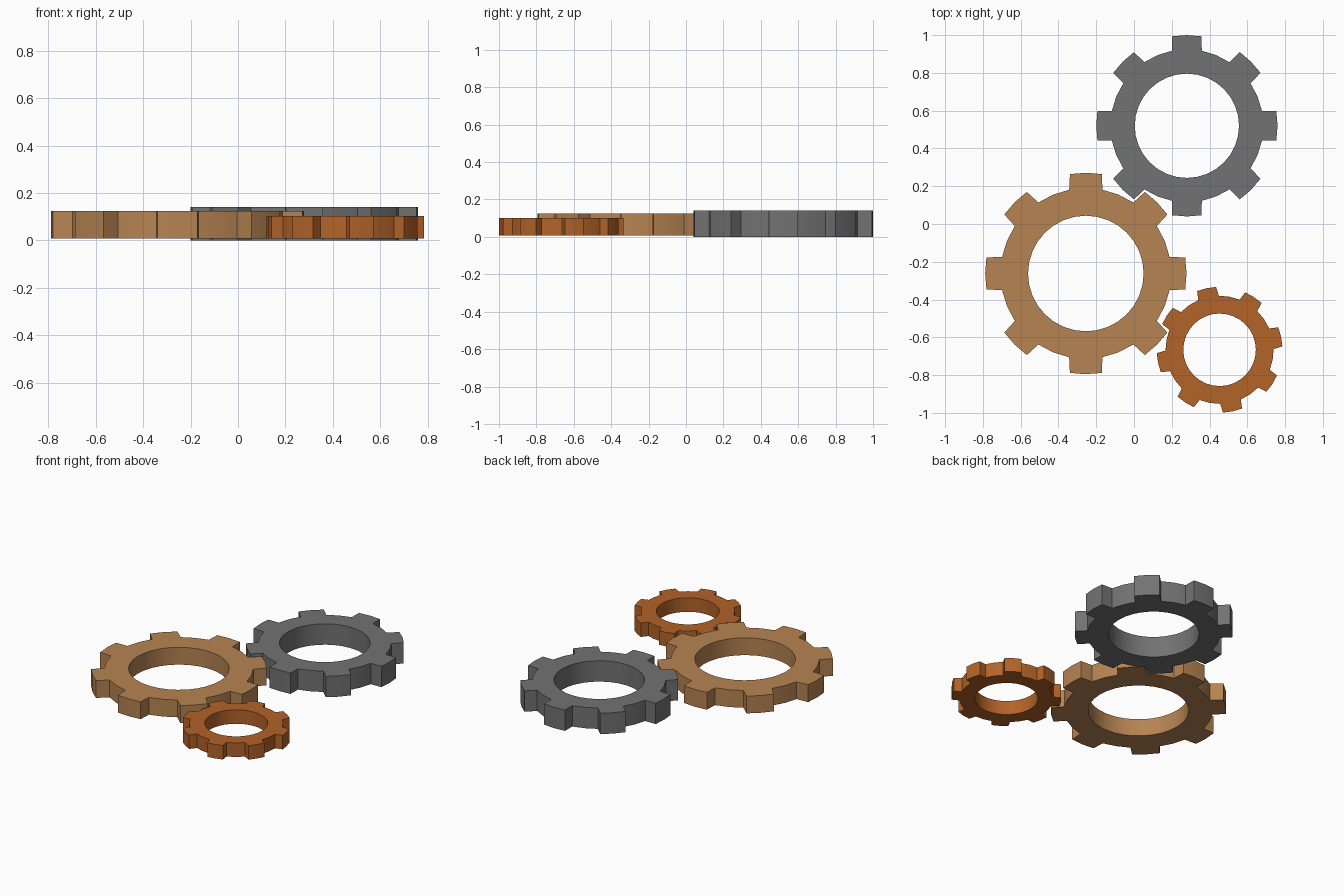
import bpy, bmesh
from math import cos, sin, radians, pi

if "Cube" in bpy.data.objects:
    bpy.data.objects.remove(bpy.data.objects["Cube"])

TEETH = 8
STEP = 2 * pi / TEETH


def gear(name, centre, z0, z1, hole, root, tip, tip_half, turn, colour):
    """Ring gear: each tooth step has matching outer and hole points."""
    bm = bmesh.new()
    rings = {}
    outer, inner, pads = [], [], []
    cx, cy = centre

    def column(r, a):
        return [bm.verts.new((cx + r * cos(a), cy + r * sin(a), z)) for z in (z0, z1)]

    for i in range(TEETH):
        a = radians(turn) + i * STEP
        q = STEP / 4
        base = [column(root, a + k * q) for k in (-1, 0, 1, 2)]
        top = [column(tip, a + k * radians(tip_half)) for k in (-1, 0, 1)]
        inner += [column(hole, a + k * q) for k in (-1, 0, 1, 2)]
        outer += base
        pads.append((base, top))

    def caps(a, b, c, d):
        # a, b on the inside, c, d on the outside
        bm.faces.new((a[1], c[1], d[1], b[1]))
        bm.faces.new((a[0], b[0], d[0], c[0]))

    def wall(a, b):
        bm.faces.new((a[0], b[0], b[1], a[1]))

    # ring body, with outer walls only in the gaps between teeth
    n = len(outer)
    for i in range(n):
        j = (i + 1) % n
        caps(inner[i], inner[j], outer[i], outer[j])
        wall(inner[j], inner[i])
        if i % 4 >= 2:
            wall(outer[i], outer[j])

    # teeth
    for base, top in pads:
        for k in (0, 1):
            caps(base[k], base[k + 1], top[k], top[k + 1])
            wall(top[k], top[k + 1])
        wall(base[0], top[0])
        wall(top[2], base[2])

    bmesh.ops.recalc_face_normals(bm, faces=bm.faces)
    mesh = bpy.data.meshes.new(name)
    bm.to_mesh(mesh)
    bm.free()
    obj = bpy.data.objects.new(name, mesh)
    bpy.context.collection.objects.link(obj)
    mat = bpy.data.materials.new(name + "_metal")
    mat.diffuse_color = (*colour, 1)
    mat.use_nodes = True
    mat.node_tree.nodes["Principled BSDF"].inputs["Base Color"].default_value = mat.diffuse_color
    mesh.materials.append(mat)
    bpy.ops.object.select_all(action='DESELECT')
    obj.select_set(True)
    bpy.context.view_layer.objects.active = obj
    bpy.ops.object.shade_smooth_by_angle(angle=radians(20))
    return obj


gear("steel_gear", (0.28, 0.52), 0.0, 0.14, 0.276, 0.405, 0.48, 9.3, 0, (0.17, 0.17, 0.17))
gear("brass_gear", (-0.255, -0.262), 0.008, 0.124, 0.306, 0.452, 0.533, 9.1, 0, (0.47, 0.23, 0.085))
gear("copper_gear", (0.453, -0.666), 0.008, 0.102, 0.192, 0.286, 0.333, 8.9, 12, (0.45, 0.125, 0.022))
